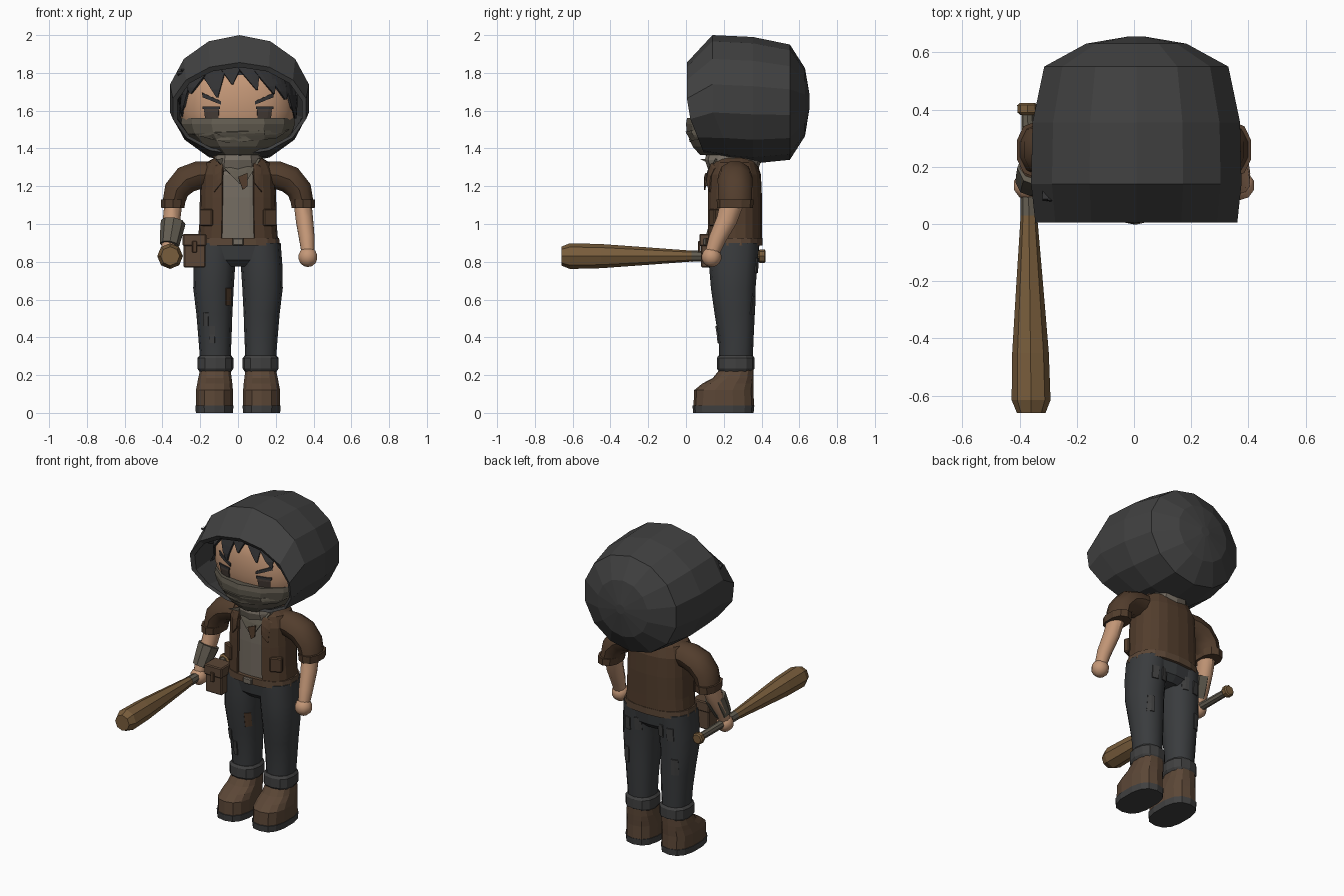
import bpy, bmesh, math
from mathutils import Vector
from mathutils.bvhtree import BVHTree

if "Cube" in bpy.data.objects:
    bpy.data.objects.remove(bpy.data.objects["Cube"])


def material(name, r, g, b):
    m = bpy.data.materials.new(name)
    m.use_nodes = True
    m.diffuse_color = (r, g, b, 1)
    m.node_tree.nodes["Principled BSDF"].inputs["Base Color"].default_value = (r, g, b, 1)
    return m


HOOD = material("charcoal cloth", .052, .052, .052)
DENIM = material("dark denim", .042, .045, .048)
JACKET = material("brown jacket", .085, .047, .026)
LEATHER = material("boot leather", .105, .062, .037)
SKIN = material("skin", .55, .31, .185)
HAIR = material("dark hair", .032, .032, .034)
WOOD = material("bat wood", .19, .11, .045)
MASK = material("mask cloth", .125, .11, .083)
SHIRT = material("shirt cloth", .175, .15, .12)
EYE = material("eye brown", .07, .052, .043)

trees = {}


def finish(name, bm, mat, smooth=False):
    bmesh.ops.recalc_face_normals(bm, faces=bm.faces)
    trees[name] = BVHTree.FromBMesh(bm)
    mesh = bpy.data.meshes.new(name)
    bm.to_mesh(mesh)
    bm.free()
    mesh.materials.append(mat)
    ob = bpy.data.objects.new(name, mesh)
    bpy.context.collection.objects.link(ob)
    if smooth:
        bpy.ops.object.select_all(action='DESELECT')
        ob.select_set(True)
        bpy.context.view_layer.objects.active = ob
        bpy.ops.object.shade_smooth_by_angle(angle=math.radians(40))
    return ob


def solidify(ob, thickness, offset=0):
    mod = ob.modifiers.new("thickness", 'SOLIDIFY')
    mod.thickness, mod.offset = thickness, offset
    return ob


def ring(c, ru, rv, u, v, n=12, p=2, start=0, end=360):
    # Superellipse in the plane u, v; an arc when start and end are given
    steps = n if end - start == 360 else n + 1
    pts = []
    for i in range(steps):
        a = math.radians(start + (end - start) * i / n)
        s, k = math.sin(a), math.cos(a)
        pts.append(Vector(c) + u * ru * math.copysign(abs(s) ** (2 / p), s)
                   + v * rv * math.copysign(abs(k) ** (2 / p), k))
    return pts


X, Y, Z = Vector((1, 0, 0)), Vector((0, 1, 0)), Vector((0, 0, 1))


def loft(name, rings, mat, closed=True, caps=True, smooth=False):
    bm = bmesh.new()
    rows = [[bm.verts.new(p) for p in r] for r in rings]
    n = len(rows[0])
    for a, b in zip(rows, rows[1:]):
        for i in range(n if closed else n - 1):
            j = (i + 1) % n
            bm.faces.new((a[i], a[j], b[j], b[i]))
    if closed and caps:
        bm.faces.new(rows[0])
        bm.faces.new(rows[-1])
    return finish(name, bm, mat, smooth)


def stack(name, rows, mat, n=14, p=2.3, smooth=False, **arc):
    # Rows: x, y, z, half width, half depth; angle zero faces the front
    opts = {k: arc[k] for k in ("start", "end") if k in arc}
    return loft(name, [ring((x, y, z), a, b, X, -Y, n, p, **opts) for x, y, z, a, b in rows],
                mat, closed=not opts, smooth=smooth)


def limb(name, rows, mat, n=10, smooth=True):
    # Rows: x, y, z, radius across, radius in depth, following the path
    pts = [Vector(r[:3]) for r in rows]
    rings = []
    for i, r in enumerate(rows):
        d = (pts[min(i + 1, len(pts) - 1)] - pts[max(i - 1, 0)]).normalized()
        v = (Y - d * Y.dot(d)).normalized()
        rings.append(ring(pts[i], r[3], r[4], v.cross(d), v, n))
    return loft(name, rings, mat, smooth=smooth)


def box(name, c, size, mat, turn=0, bevel=.006):
    bm = bmesh.new()
    bmesh.ops.create_cube(bm, size=1)
    bmesh.ops.scale(bm, vec=size, verts=bm.verts)
    bmesh.ops.bevel(bm, geom=bm.edges[:], offset=bevel, segments=1, affect='EDGES')
    ob = finish(name, bm, mat)
    ob.location, ob.rotation_euler.z = c, math.radians(turn)
    return ob


def patch(name, target, corners, mat, off=.004, back=False, thick=.008, n=4):
    # Four x, z corners draped over the target from the front or back
    bm = bmesh.new()
    a, b, c, d = [Vector(q) for q in corners]
    way = -1 if back else 1
    y, grid = .1, []
    for i in range(n + 1):
        l, r = a.lerp(d, i / n), b.lerp(c, i / n)
        row = []
        for j in range(n + 1):
            q = l.lerp(r, j / n)
            hit = trees[target].ray_cast(Vector((q.x, -2 * way, q.y)), Y * way)[0]
            y = hit.y if hit else y
            row.append(bm.verts.new((q.x, y - off * way, q.y)))
        grid.append(row)
    for p, q in zip(grid, grid[1:]):
        for j in range(n):
            bm.faces.new((p[j], p[j + 1], q[j + 1], q[j]))
    return solidify(finish(name, bm, mat), thick)


# Hood: rings from the back dome to the rim, then folded inside
hood = [(.655, 1.65, .03, .03), (.63, 1.645, .18, .18), (.55, 1.645, .33, .305),
        (.355, 1.655, .372, .335), (.14, 1.665, .377, .335), (.005, 1.61, .362, .245),
        (.02, 1.605, .338, .225), (.16, 1.63, .34, .29), (.5, 1.64, .3, .27)]
rings = []
for y, cz, rx, rz in hood:
    r = ring((.008, y, cz), rx, rz, X, Z, 14)
    if y < .2:
        for q in r:
            q.y += max(0, 1.6 - q.z) * .4
    rings.append(r)
loft("hood", rings, HOOD)

# Head, eyes, brows and hair locks
stack("head", [(0, .31, 1.35, .13, .14), (0, .31, 1.42, .22, .2), (0, .31, 1.5, .285, .24),
               (0, .31, 1.6, .31, .26), (0, .31, 1.72, .305, .255), (0, .31, 1.82, .25, .22),
               (0, .31, 1.9, .1, .1)], SKIN, 28, 2.5, True)
for s, side in ((1, "left"), (-1, "right")):
    patch(side + "_eye", "head", [(s * .1, 1.615), (s * .18, 1.615), (s * .17, 1.54), (s * .105, 1.54)], EYE)
    patch(side + "_eyelid", "head", [(s * .095, 1.622), (s * .185, 1.622), (s * .185, 1.608),
                                     (s * .095, 1.608)], HAIR, .006)
    patch(side + "_brow", "head", [(s * .09, 1.65), (s * .19, 1.695), (s * .185, 1.67), (s * .09, 1.632)], HAIR)
locks = [(-.32, -.24, -.3, 1.57), (-.3, -.15, -.25, 1.69), (-.22, -.06, -.11, 1.67),
         (-.12, .03, -.03, 1.74), (-.03, .12, .1, 1.71), (.06, .2, .19, 1.69),
         (.13, .28, .25, 1.66), (.23, .32, .3, 1.56)]
for i, (x0, x1, tip, z) in enumerate(locks):
    top = 1.87 - abs(x0 + x1) * .12
    patch("hair_lock_%d" % (i + 1), "head", [(x0, top), (x1, top), (tip + .004, z), (tip - .004, z)],
          HAIR, .016 + .003 * (i % 2), thick=.012)
stack("hair_cap", [(0, .32, 1.79, .285, .25), (0, .32, 1.85, .23, .21), (0, .32, 1.92, .1, .1)], HAIR, 16)

# Face mask, neck cloth and hanging point
stack("face_mask", [(0, .31, 1.365, .14, .235), (0, .31, 1.41, .215, .275), (0, .31, 1.48, .29, .305),
                    (0, .31, 1.53, .31, .31), (0, .31, 1.56, .305, .305), (0, .31, 1.545, .27, .22)], MASK, 14, 2.1)
patch("mask_fold", "face_mask", [(-.26, 1.48), (.27, 1.5), (.2, 1.455), (-.05, 1.43)], MASK, .004)
stack("neck_cloth", [(0, .25, 1.28, .14, .13), (0, .25, 1.34, .13, .15), (0, .27, 1.42, .11, .15)], SHIRT, 12)

# Shirt and open jacket
body = [(0, .255, .915, .205, .14), (0, .255, 1.0, .198, .14), (0, .255, 1.14, .195, .14),
        (0, .255, 1.26, .19, .135), (0, .255, 1.32, .165, .115), (0, .255, 1.35, .11, .09)]
stack("shirt", [(x, y, z, a - .017, b - .015) for x, y, z, a, b in body], SHIRT, 24, 2.5)
solidify(stack("jacket", body, JACKET, 18, 2.5, start=20, end=340), .014)
stack("jacket_hem", [(0, .255, .925, .209, .144), (0, .255, .955, .207, .146)], JACKET, 18, 2.5, start=22, end=338)
patch("neck_cloth_point", "shirt", [(-.12, 1.345), (.12, 1.345), (.03, 1.2), (.0, 1.22)], MASK, .025)
patch("cloth_tail", "shirt", [(.0, 1.25), (.05, 1.27), (.05, 1.2), (.025, 1.18)], JACKET, .034)
for s, side in ((1, "left"), (-1, "right")):
    patch(side + "_lapel", "shirt", [(s * .08, 1.345), (s * .135, 1.33), (s * .125, 1.17), (s * .085, 1.22)],
          JACKET, .03)
    box(side + "_jacket_pocket", (s * .165, .152, 1.035), (.075, .035, .09), JACKET, s * 25)

# Belt, buckle and hip pouch
stack("belt", [(0, .255, .885, .225, .15), (0, .255, .927, .22, .15)], LEATHER, 18, 2.5)
box("buckle", (0, .1, .906), (.06, .02, .04), SHIRT)
box("pouch", (-.23, .13, .84), (.115, .1, .14), LEATHER)
box("pouch_flap", (-.23, .128, .915), (.125, .115, .065), LEATHER)
box("pouch_strap", (-.23, .07, .88), (.025, .012, .06), JACKET, bevel=.003)

# Hips
stack("hips", [(0, .255, .775, .1, .09), (0, .255, .81, .2, .125), (0, .255, .9, .217, .135)], DENIM, 16, 2.4)

# Mirrored legs, boots and arms
for s, side in ((1, "left"), (-1, "right")):
    leg = side + "_trouser_leg"
    stack(leg, [(s * .12, .265, .27, .08, .088), (s * .122, .265, .4, .088, .093), (s * .125, .258, .52, .095, .106),
                (s * .13, .25, .66, .107, .118), (s * .125, .25, .78, .11, .128),
                (s * .118, .255, .9, .108, .132)], DENIM, 12, 2.3, True)
    stack(side + "_trouser_cuff", [(s * .12, .263, .22, .085, .09), (s * .12, .263, .235, .095, .1),
                                   (s * .12, .263, .29, .095, .1), (s * .12, .263, .305, .083, .09)], HOOD, 12, 2.5)
    stack(side + "_sole", [(s * .125, .198, 0, .1, .16), (s * .125, .198, .04, .103, .164)], HOOD, 14, 2.6)
    stack(side + "_boot", [(s * .125, .2, .04, .1, .16), (s * .125, .2, .12, .1, .157),
                           (s * .123, .222, .155, .095, .136), (s * .122, .25, .185, .09, .108),
                           (s * .12, .268, .23, .082, .09)], LEATHER, 14, 2.5)
    limb(side + "_sleeve", [(s * .13, .26, 1.265, .07, .08), (s * .21, .26, 1.258, .078, .09),
                            (s * .275, .26, 1.235, .078, .093), (s * .325, .26, 1.18, .07, .09),
                            (s * .345, .26, 1.1, .06, .088)], JACKET)
    stack(side + "_sleeve_cuff", [(s * .345, .26, 1.085, .064, .095), (s * .343, .26, 1.13, .068, .098)], JACKET, 10)
    limb(side + "_forearm", [(s * .34, .25, 1.13, .05, .062), (s * .352, .215, 1.02, .048, .055),
                             (s * .365, .165, .92, .043, .046), (s * .37, .14, .85, .036, .038)], SKIN)
    bm = bmesh.new()
    bmesh.ops.create_uvsphere(bm, u_segments=10, v_segments=7, radius=.053)
    bmesh.ops.translate(bm, vec=(s * .37, .135, .825), verts=bm.verts)
    finish(side + "_hand", bm, SKIN, True)
    # Back pockets and worn marks
    for i, (x, z, h) in enumerate(((.08, .83, .08), (.15, .82, .08), (.17, .62, .1))):
        patch("%s_back_patch_%d" % (side, i + 1), leg, [(s * (x - .02), z), (s * (x + .02), z),
              (s * (x + .02), z - h), (s * (x - .02), z - h)], HOOD, .003, back=True, n=2)
for i, (x, z, h, mat) in enumerate(((-.17, .53, .07, HOOD), (-.135, .46, .09, HOOD), (-.05, .66, .09, JACKET))):
    patch("knee_patch_%d" % (i + 1), "right_trouser_leg", [(x - .014, z), (x + .014, z),
          (x + .012, z - h), (x - .014, z - h)], mat, .003, n=2)

# Right wrist wrap
limb("wrist_wrap", [(-.343, .195, 1.01, .066, .066), (-.353, .17, .95, .06, .06),
                    (-.363, .145, .89, .052, .052)], MASK, 8, False)


# Bat: body, grip and knob along one slightly slanted axis
def bat_part(name, rows, mat):
    return loft(name, [ring((-.367 - y * .012, y, .83), r, r, X, Z, 8) for y, r in rows], mat)


bat_part("bat_body", [(-.66, .05), (-.615, .068), (-.45, .064), (-.2, .046), (.04, .028)], WOOD)
bat_part("bat_grip", [(.03, .03), (.2, .024), (.39, .022)], MASK)
bat_part("bat_knob", [(.38, .025), (.39, .036), (.415, .036), (.422, .028)], WOOD)
